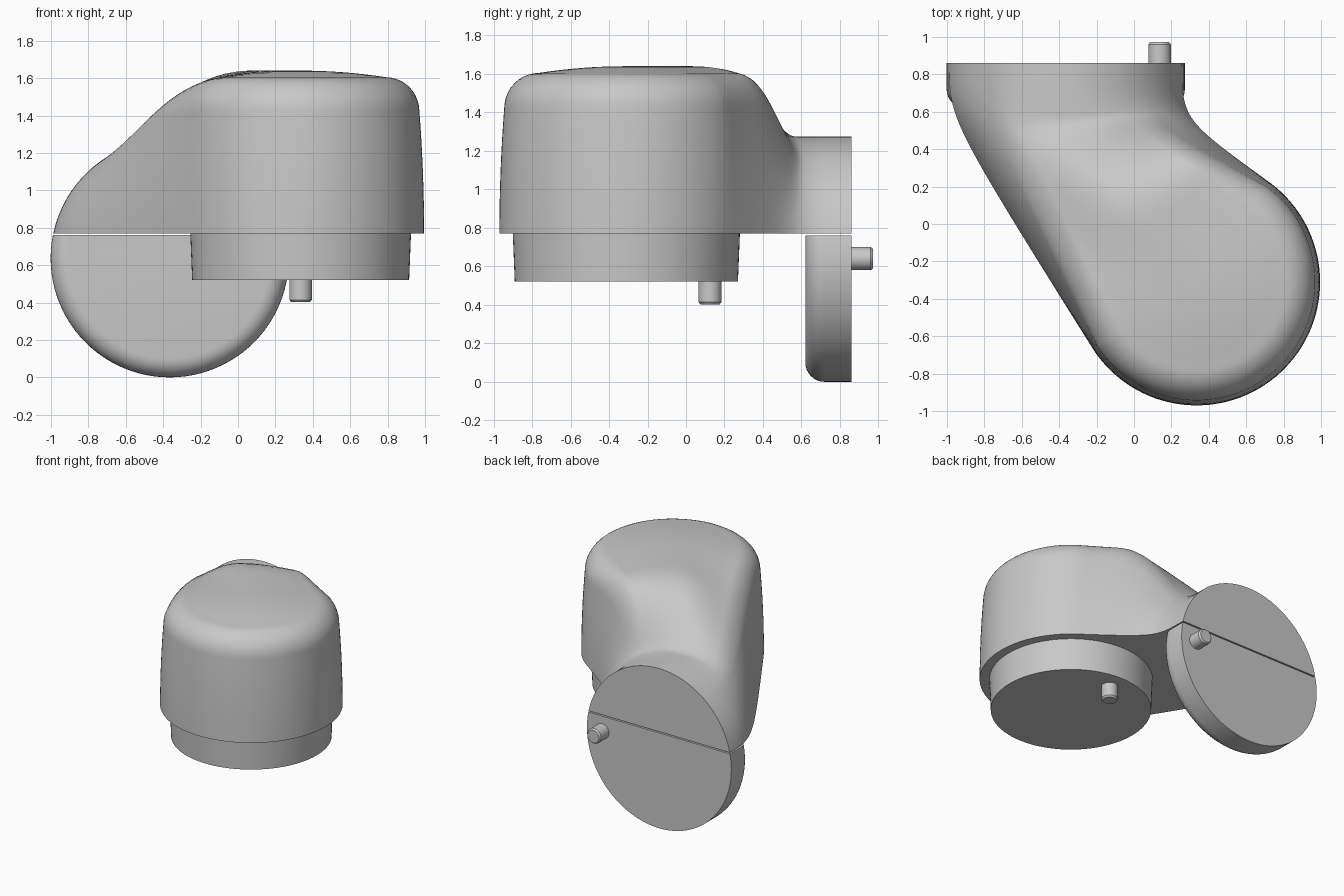
import bpy, bmesh
from math import sin, cos, pi, asin, atan2, radians, hypot
from mathutils import Vector, Matrix

cube = bpy.data.objects.get("Cube")
if cube:
    bpy.data.objects.remove(cube, do_unlink=True)

grey = bpy.data.materials.new("plain_grey")
grey.use_nodes = True
colour = (0.58, 0.58, 0.58, 1)
grey.diffuse_color = colour
grey.node_tree.nodes["Principled BSDF"].inputs["Base Color"].default_value = colour

HUB_X, HUB_Y, HUB_R = 0.335, -0.31, 0.66     # round housing
PLATE_X, PLATE_Z, PLATE_R = -0.365, 0.637, 0.637   # round mounting plate
FLOOR, BACK, BEND_Y = 0.77, 0.86, 0.56


def finish(name, bm):
    bmesh.ops.remove_doubles(bm, verts=bm.verts, dist=1e-4)
    bmesh.ops.recalc_face_normals(bm, faces=bm.faces)
    mesh = bpy.data.meshes.new(name)
    bm.to_mesh(mesh)
    bm.free()
    ob = bpy.data.objects.new(name, mesh)
    bpy.context.collection.objects.link(ob)
    mesh.materials.append(grey)
    bpy.ops.object.select_all(action='DESELECT')
    ob.select_set(True)
    bpy.context.view_layer.objects.active = ob
    bpy.ops.object.shade_smooth_by_angle(angle=radians(35))
    return ob


def grid(bm, rows):
    vs = [[bm.verts.new(p) for p in row] for row in rows]
    for a, b in zip(vs, vs[1:]):
        for i in range(len(a) - 1):
            bm.faces.new((a[i], a[i + 1], b[i + 1], b[i]))


def revolve(profile, matrix, steps=96):
    """Spin (radius, height) points about z, then place with matrix."""
    bm = bmesh.new()
    grid(bm, [[matrix @ Vector((r * cos(a), r * sin(a), h)) for r, h in profile]
              for a in (2 * pi * k / steps for k in range(steps + 1))])
    return bm


def smooth(t):
    t = min(1, max(0, t))
    return t * t * (3 - 2 * t)


# Housing profile: drafted wall, rounded shoulder, shallow crown
wall = [(HUB_R - 0.025 * (k / 8) ** 2, FLOOR + 0.65 * k / 8) for k in range(8)]
shoulder = [(0.455 + 0.18 * cos(a), 1.42 + 0.185 * sin(a))
            for a in (pi / 2 * k / 10 for k in range(10))]
crown = [(r, 1.64 - 0.035 * (r / 0.455) ** 2)
         for r in (0.455 * (1 - k / 8) for k in range(9))]
dome = wall + shoulder + crown
lengths = [0]
for (r0, z0), (r1, z1) in zip(dome, dome[1:]):
    lengths.append(lengths[-1] + hypot(r1 - r0, z1 - z0))
fractions = [s / lengths[-1] for s in lengths]


def dome_column(angle):
    return [Vector((HUB_X + r * cos(angle), HUB_Y + r * sin(angle), z)) for r, z in dome]


def plate_column(side):
    low = asin((FLOOR - PLATE_Z) / PLATE_R)
    angles = [low + (pi / 2 - low) * f for f in fractions]
    return [Vector((PLATE_X + side * PLATE_R * cos(a), BACK, PLATE_Z + PLATE_R * sin(a)))
            for a in angles]


def neck(side, angle, steps=32):
    """Sweep the plate's half arch round a bend into the housing wall."""
    rows = []
    for k in range(steps + 1):
        t = k / steps
        row = []
        for p, q, f in zip(plate_column(side), dome_column(angle), fractions):
            bend = Vector((p.x, BEND_Y, 0))
            v = p * (1 - t) ** 3 + bend * (3 * t * (1 - t)) + q * t ** 3
            rise = smooth((t - 0.4) / 0.45)
            if side < 0:
                c = t ** 3
                w = smooth((f - 0.5) / 0.5)
                rise = w * rise + (1 - w) * c * (1 + c - c * c)
            v.z = p.z + (q.z - p.z) * rise
            row.append(v)
        rows.append(row)
    return rows


# Main housing with neck
left_angle = radians(212.7)
right_angle = radians(413.13)
outer = neck(-1, left_angle)
inner = neck(1, right_angle)
fan = [dome_column(left_angle + (right_angle - left_angle) * k / 64) for k in range(65)]
bm = bmesh.new()
for rows in (outer, fan, inner):
    grid(bm, rows)
back_loop = outer[0] + inner[0][-2::-1]
floor_loop = ([r[0] for r in outer] + [r[0] for r in fan[1:]]
              + [r[0] for r in inner[-2::-1]])
for loop in (back_loop, floor_loop):
    bm.faces.new([bm.verts.new(p) for p in loop])
finish("housing", bm)

# Lower half of the mounting plate, rounded on its front rim
rim = [(0, BACK), (PLATE_R, BACK)]
rim += [(PLATE_R - 0.1 + 0.1 * cos(a), 0.72 - 0.1 * sin(a))
        for a in (pi / 2 * k / 8 for k in range(9))] + [(0, 0.62)]
turn = Matrix.Translation((PLATE_X, 0, PLATE_Z)) @ Matrix.Rotation(-pi / 2, 4, 'X')
bm = revolve(rim, turn)
bmesh.ops.remove_doubles(bm, verts=bm.verts, dist=1e-4)
cut = bmesh.ops.bisect_plane(bm, geom=bm.verts[:] + bm.edges[:] + bm.faces[:],
                             plane_co=(0, 0, 0.76), plane_no=(0, 0, 1), clear_outer=True)
bmesh.ops.holes_fill(bm, edges=[e for e in bm.edges if e.is_boundary], sides=0)
finish("lower_plate", bm)

# Round foot under the housing
foot = [(0, FLOOR), (0.59, FLOOR), (0.58, 0.52), (0, 0.52)]
finish("foot", revolve(foot, Matrix.Translation((HUB_X, HUB_Y, 0))))

# Locating pins
pin = [(0, -0.02), (0.06, -0.02), (0.06, 0.1), (0.05, 0.113), (0, 0.113)]
down = Matrix.Translation((HUB_X, 0.125, 0.515)) @ Matrix.Rotation(pi, 4, 'X')
rear = Matrix.Translation((0.137, BACK, 0.64)) @ Matrix.Rotation(-pi / 2, 4, 'X')
finish("foot_pin", revolve(pin, down, 32))
finish("plate_pin", revolve(pin, rear, 32))
